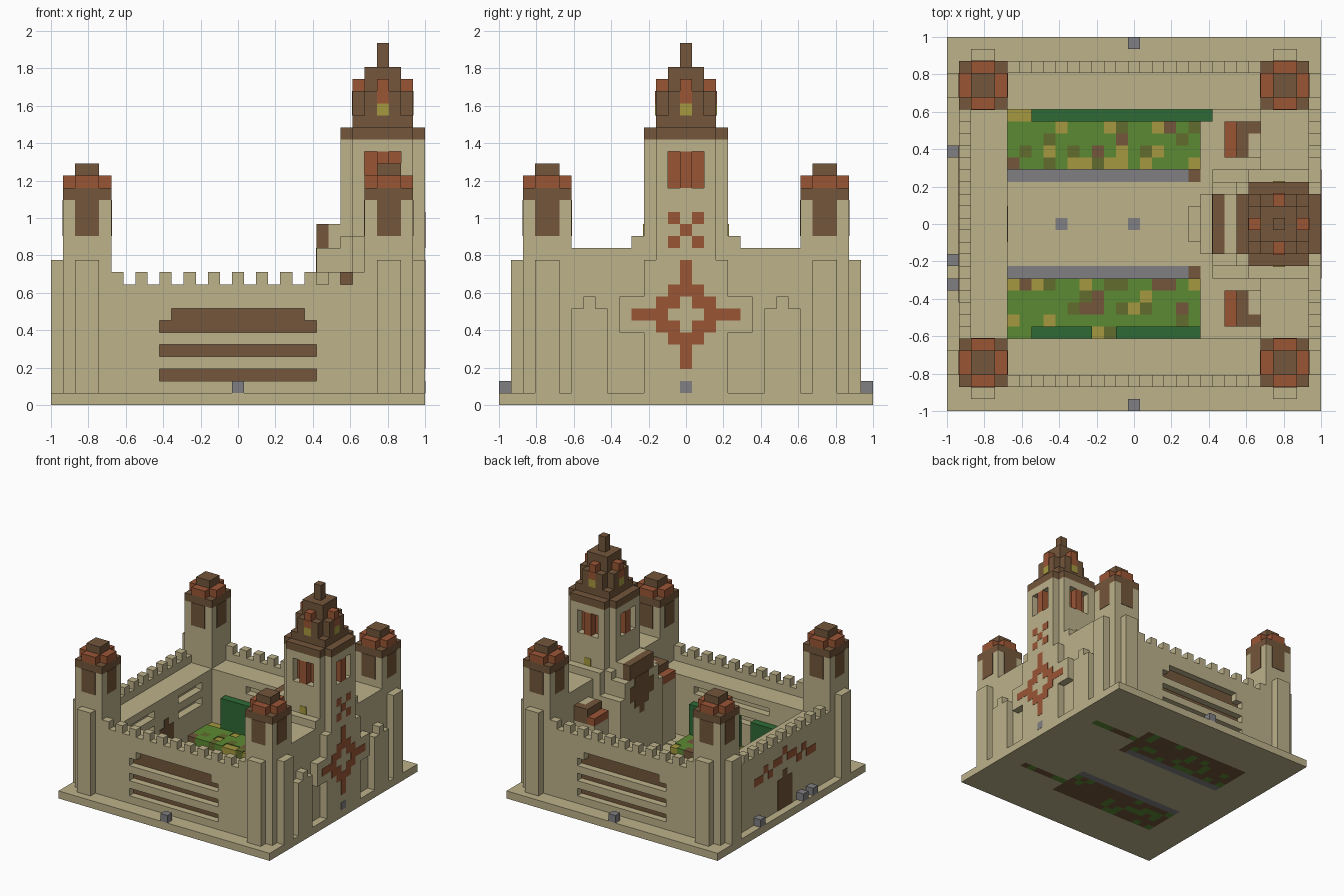
import bpy, bmesh, random

cube = bpy.data.objects.get("Cube")
if cube:
    bpy.data.objects.remove(cube, do_unlink=True)

random.seed(4)
U = 2 / 31          # one block
N = 31              # blocks per side

# Flat colours (sRGB bytes converted to linear)
COLOURS = {"sandstone": "BDB28B", "brown_wood": "73563B", "terracotta": "9A5635",
           "grass_green": "5C8A33", "hedge_green": "2F6A35", "olive_green": "626C2D",
           "straw_yellow": "A5983F", "grey_stone": "808083"}
NAMES = list(COLOURS)
TAN, BROWN, ORANGE, GRASS, HEDGE, OLIVE, YELLOW, GREY = range(8)


def linear(c):
    return c / 12.92 if c <= 0.04045 else ((c + 0.055) / 1.055) ** 2.4


MATS = []
for name, code in COLOURS.items():
    rgba = [linear(v / 255) for v in bytes.fromhex(code)] + [1]
    m = bpy.data.materials.new(name)
    m.use_nodes = True
    m.diffuse_color = rgba
    m.node_tree.nodes["Principled BSDF"].inputs["Base Color"].default_value = rgba
    MATS.append(m)


def build(name, boxes):
    """One object from boxes (x0, x1, y0, y1, z0, z1, colour) in block units."""
    bm = bmesh.new()
    for x0, x1, y0, y1, z0, z1, mat in boxes:
        verts = bmesh.ops.create_cube(bm, size=1)["verts"]
        for v in verts:
            v.co.x = (x1 if v.co.x > 0 else x0) * U - 1
            v.co.y = (y1 if v.co.y > 0 else y0) * U - 1
            v.co.z = (z1 if v.co.z > 0 else z0) * U
        for f in {f for v in verts for f in v.link_faces}:
            f.material_index = mat
    mesh = bpy.data.meshes.new(name)
    bm.to_mesh(mesh)
    bm.free()
    for m in MATS:
        mesh.materials.append(m)
    obj = bpy.data.objects.new(name, mesh)
    bpy.context.collection.objects.link(obj)


def mirror(boxes, x=False, y=False):
    out = []
    for a, b, c, d, *rest in boxes:
        if x:
            a, b = N - b, N - a
        if y:
            c, d = N - d, N - c
        out.append((a, b, c, d, *rest))
    return out


def turned(boxes, cx, cy):
    """Four copies of centred boxes, turned in quarter steps about a point."""
    out = []
    for a, b, c, d, *rest in boxes:
        for _ in range(4):
            out.append((cx + a, cx + b, cy + c, cy + d, *rest))
            a, b, c, d = -d, -c, a, b
    return out


# Base with openings for the garden soil
base = []
for j in range(N):
    if 6 <= j < 12 or 19 <= j < 25:
        end = 28 if j in (8, 22) else 21
        base += [(0, 5, j, j + 1, 0, 1, TAN), (end, N, j, j + 1, 0, 1, TAN)]
base += [(0, N, a, b, 0, 1, TAN) for a, b in ((0, 6), (12, 19), (25, N))]
base += [(21, 28, j, j + 1, 1, 1.1, TAN) for j in (8, 22)]
build("base", base)

# Garden soil, planting, stone edging and hedges
soil, plants = [], []
for j in [*range(6, 11), *range(20, 25)]:
    for i in range(5, 28 if j in (8, 22) else 21):
        soil.append((i, i + 1, j, j + 1, 0, 1, GRASS if random.random() < 0.25 else BROWN))
        if i < 21:
            kind = random.choices((GRASS, OLIVE, YELLOW, BROWN), (68, 14, 13, 5))[0]
            plants.append((i, i + 1, j, j + 1, 1, 2 if kind != YELLOW else 1.9, kind))
build("garden_soil", soil)
build("garden_plants", plants)
build("stone_edging", [(5, 21, 11, 12, 0, 1, GREY), (5, 20, 19, 20, 0, 1, GREY),
                       (20, 21, 19, 20, 0, 1, BROWN), (20, 21, 11, 12, 1, 1.1, BROWN)])
build("hedges", [(7, 22, 24, 25.02, 1, 6, HEDGE), (7, 12, 5.98, 7, 1, 6, HEDGE),
                 (14, 21, 5.98, 7, 1, 6, HEDGE)])

# Small stone markers around the base and in the path
spots = [(15, 0), (15, 30), (0, 21), (0, 12), (0, 10)]
markers = [(x, x + 1, y, y + 1, 1, 2, GREY) for x, y in spots]
markers += [(x, x + 1, 15, 16, 1, 1.1, GREY) for x in (9, 15)]
markers.append((30.9, 31.03, 15, 16, 1, 2, GREY))
build("stone_markers", markers)

# Corner towers with buttresses, wall panels and stepped roofs
tower = [(1, 5, 2, 6, 1, 17, TAN), (2, 4, 1, 2, 1, 12, TAN), (0, 1, 3, 5, 1, 12, TAN),
         (1, 5, 2, 6, 17, 18, BROWN), (1, 5, 3, 5, 18, 19, ORANGE),
         (2, 4, 2, 6, 18, 19, ORANGE), (2, 4, 3, 5, 19, 20, BROWN)]
tower += turned([(1.95, 2.05, -1, 1, 14, 17, BROWN)], 3, 4)
for xn, fx in (("right", False), ("left", True)):
    for yn, fy in (("front", False), ("back", True)):
        build(f"{yn}_{xn}_tower", mirror(tower, fx, fy))


def skin(a0, a1, d0, d1, top, slots):
    """A wall skin built row by row, leaving slots as {row: [(start, end)]}."""
    out = []
    for z in range(1, top):
        a = a0
        for s, e in slots.get(z, []):
            out.append((a, s, d0, d1, z, z + 1, TAN))
            a = e
        out.append((a, a1, d0, d1, z, z + 1, TAN))
    return out


def wall(a0, a1, outer, inner):
    """Wall in (along, depth) coordinates with walkway and battlements."""
    out = [(a0, a1, 1, 3, 1, 9, TAN)]
    out += skin(a0, a1, 0, 1, 10, outer) + skin(a0, a1, 3, 4, 9, inner)
    out += [(s, e, 0.9, 1, z, z + 1, BROWN) for z, gaps in outer.items() for s, e in gaps]
    out += [(a, a + 1, 0, 1, 10, 11, TAN) for a in range(a0 + (a0 + 1) % 2, a1, 2)]
    return out


# Front and back walls with long slotted openings
slots = {2: [(9, 22)], 4: [(9, 22)], 6: [(9, 22)], 7: [(10, 21)]}
long_wall = [(a, b, c + 2, d + 2, *r) for a, b, c, d, *r in
             wall(5, 26, slots, {5: [(10, 21)], 7: [(10, 21)]})]
build("front_wall", long_wall)
build("back_wall", mirror(long_wall, y=True))

# Gate wall with door and stepped ornament
gaps = [(8, 13), (18, 23)]
gate = [(c + 1, d + 1, a, b, *r) for a, b, c, d, *r in wall(6, 25, {}, {5: gaps, 7: gaps})]
for x in (0.95, 4.95):
    gate += [(x, x + 0.1, 14, 17, 1, 5, BROWN), (x, x + 0.1, 15, 16, 5, 6, BROWN)]
for d, z in ((0, 8), (1, 7), (2, 7), (3, 6), (4, 7), (5, 6), (6, 6)):
    for j in {15 - d, 15 + d}:
        gate.append((0.95, 1.05, j, j + 1, z, z + 1, ORANGE))
build("gate_wall", gate)

# Wall beside the bell tower, with outer buttresses
side = [(26, 30, 6, 12, 1, 13, TAN), (25, 30, 11, 12, 1, 14, TAN),
        (30, 31, 6, 9, 1, 8, TAN), (30, 31, 7, 8, 8, 9, TAN), (30, 31, 10, 12, 6, 9, TAN)]
build("tower_side_walls", side + mirror(side, y=True))

# Small inner porches with stepped roofs
porch = [(23, 26, 7, 10, 1, 9, TAN), (23, 24, 7, 10, 9, 10, ORANGE),
         (24, 26, 7, 8, 9, 11, BROWN), (24, 25, 8, 10, 9, 11, BROWN),
         (25, 27, 8, 10, 9, 11, TAN)]
build("porches", porch + mirror(porch, y=True))

# Inner gable with painted diamond and step
gable = [(22, 25, 11, 20, 1, 11, TAN), (22, 25, 12, 19, 11, 13, TAN),
         (22, 23, 13, 18, 13, 15, BROWN), (23, 24, 13, 18, 13, 15, TAN),
         (24, 25, 12, 19, 13, 14, TAN), (21, 22, 13, 18, 1, 3, TAN),
         (20, 21, 14, 17, 1, 2, TAN)]
for z, half in zip(range(8, 13), (0, 1, 2, 2, 1)):
    gable.append((21.95, 22.05, 15 - half, 16 + half, z, z + 1, BROWN))
build("inner_gable", gable)

# Bell tower shaft with recessed windows on four sides
CX, CY = 27.5, 15.5
shaft = [(24, 31, 12, 19, 1, 12, TAN)]
shaft += turned([(-2.5, 3.5, -2.5, 2.5, 12, 18, TAN), (-2.5, 3.5, -2.5, 2.5, 21, 22, TAN),
                 (2.5, 3.5, -2.5, -1.5, 18, 21, TAN), (2.5, 3.5, 1.5, 2.5, 18, 21, TAN),
                 (2.5, 3.5, -0.5, 0.5, 18, 21, ORANGE),
                 (2.45, 2.55, -1.5, 1.5, 18, 21, ORANGE)], CX, CY)
shaft.append((25, 30, 13, 18, 18, 21, TAN))
shaft += [(27, 28, y - 0.05, y + 0.05, 14, 15, YELLOW) for y in (12, 19)]
build("bell_tower_shaft", shaft)

# Cross ornament on the tower face: row -> offsets from the middle
rows = {3: [0], 4: [0], 5: [0, 1], 6: [1, 2], 7: [2, 3, 4], 8: [1, 2], 9: [0, 1],
        10: [0], 11: [0], 13: [1], 14: [0], 15: [1]}
build("cross_ornament", [(30.9, 31.03, j, j + 1, z, z + 1, ORANGE)
                         for z, offs in rows.items() for d in offs
                         for j in {15 - d, 15 + d}])

# Bell tower roof: cap, stepped crown, dormers and spire
roof = turned([(-3.5, 3.5, -2.5, 2.5, 22, 23, BROWN), (-2.5, 2.5, -1.5, 1.5, 24, 26, BROWN),
               (1.5, 2.5, -0.5, 0.5, 26, 27, ORANGE),
               (2.45, 2.55, -0.5, 0.5, 25, 26, ORANGE),
               (2.45, 2.55, -0.5, 0.5, 24, 25, YELLOW)], CX, CY)
roof += [(25, 30, 13, 18, 23, 24, BROWN), (26, 29, 14, 17, 26, 28, BROWN),
         (27, 28, 15, 16, 28, 30, BROWN)]
build("bell_tower_roof", roof)
